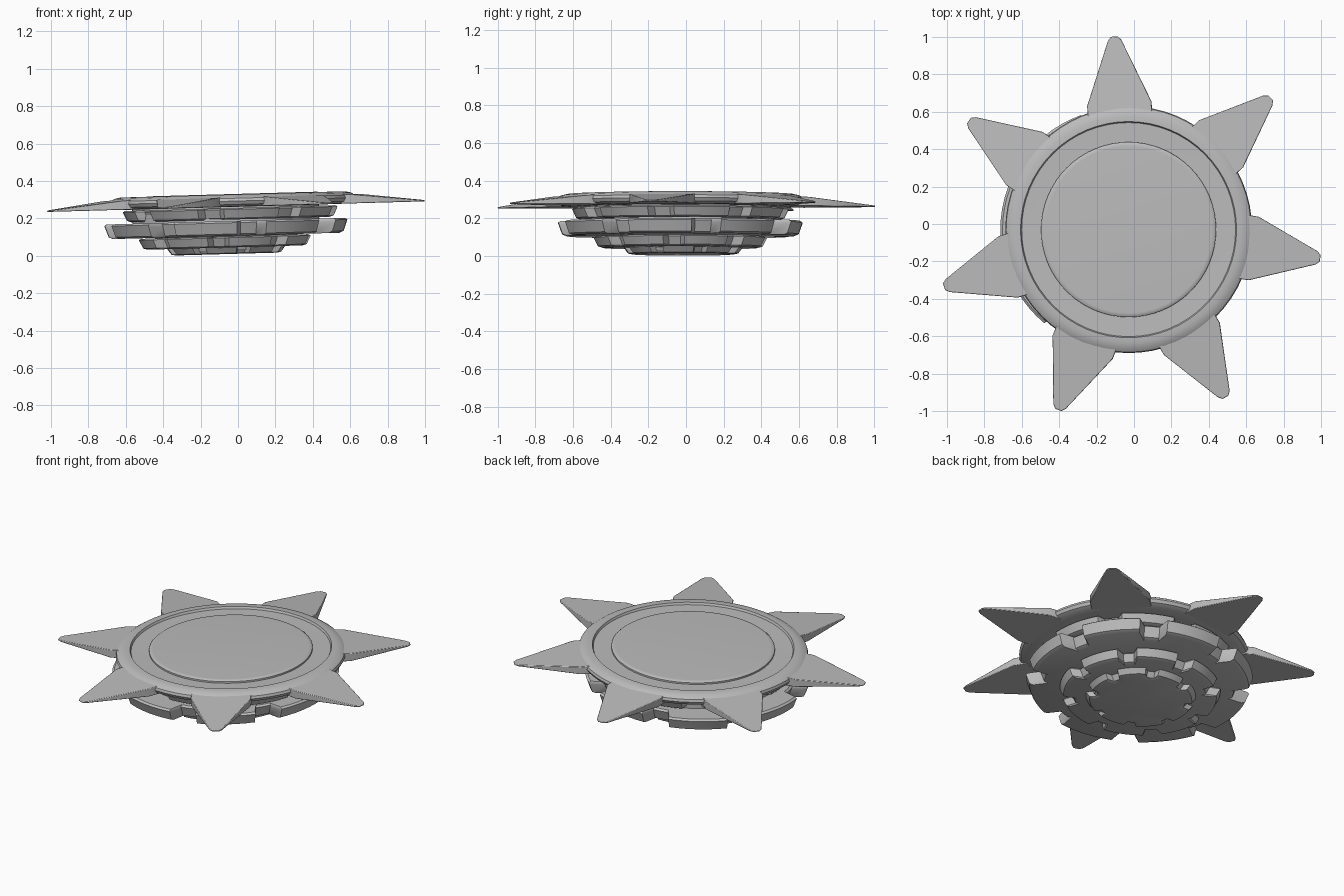
import bpy, bmesh
from math import sin, cos, pi, radians
from mathutils import Matrix

old = bpy.data.objects.get("Cube")
if old:
    bpy.data.objects.remove(old, do_unlink=True)

grey = bpy.data.materials.new("plain grey")
grey.use_nodes = True
COLOUR = (0.5, 0.5, 0.5, 1)
grey.diffuse_color = COLOUR
grey.node_tree.nodes["Principled BSDF"].inputs["Base Color"].default_value = COLOUR

TILT = Matrix.Rotation(-0.028, 4, 'Y')   # whole body leans slightly, +x side higher


def finish(name, bm, centre, bevel=0.0):
    """Turn a bmesh into a shaded, tilted object."""
    bmesh.ops.recalc_face_normals(bm, faces=bm.faces)
    bm.transform(TILT @ Matrix.Translation((centre[0], centre[1], 0)))
    me = bpy.data.meshes.new(name)
    bm.to_mesh(me)
    bm.free()
    ob = bpy.data.objects.new(name, me)
    bpy.context.collection.objects.link(ob)
    me.materials.append(grey)
    if bevel:
        mod = ob.modifiers.new("soft edges", 'BEVEL')
        mod.width = bevel
        mod.segments = 2
        mod.limit_method = 'ANGLE'
    bpy.ops.object.select_all(action='DESELECT')
    ob.select_set(True)
    bpy.context.view_layer.objects.active = ob
    bpy.ops.object.shade_smooth_by_angle(angle=radians(35))
    return ob


def stack(bm, rings):
    """Skin closed rings of points and cap both ends."""
    loops = [[bm.verts.new(p) for p in ring] for ring in rings]
    for a, b in zip(loops, loops[1:]):
        for i in range(len(a)):
            j = (i + 1) % len(a)
            bm.faces.new((a[i], a[j], b[j], b[i]))
    bm.faces.new(loops[0][::-1])
    bm.faces.new(loops[-1])


def lathe(name, profile, centre, steps=64):
    bm = bmesh.new()
    stack(bm, [[(r * cos(2 * pi * i / steps), r * sin(2 * pi * i / steps), z)
                for i in range(steps)] for r, z in profile])
    return finish(name, bm, centre)


def cog(name, radius, z0, z1, phase, centre, teeth=8, depth=0.87):
    """Toothed plate, tapering downwards."""
    outline = []
    pitch = 2 * pi / teeth
    for t in range(teeth):
        mid = radians(phase) + t * pitch
        for k in range(-3, 4):                       # tooth arc
            outline.append((mid + k / 3 * pitch * 0.34, 1.0))
        for k in (0.40, 0.5, 0.60):                  # notch arc
            outline.append((mid + k * pitch, depth))
    h = z1 - z0
    levels = [(-0.045, z0), (-0.022, z0 + h * 0.12), (-0.004, z0 + h * 0.75),
              (0, z0 + h * 0.88), (-0.012, z1)]
    bm = bmesh.new()
    stack(bm, [[((radius * s + d) * cos(a), (radius * s + d) * sin(a), z)
                for a, s in outline] for d, z in levels])
    return finish(name, bm, centre)


# Main dish: rounded rim, shallow channel and raised centre disc
TOP = (-0.02, -0.03)
lathe("dish", [(0.56, 0.262), (0.625, 0.264), (0.65, 0.275), (0.66, 0.293),
               (0.655, 0.308), (0.635, 0.321), (0.605, 0.328), (0.578, 0.329),
               (0.572, 0.316), (0.47, 0.314)], TOP)
lathe("centre_disc", [(0.468, 0.30), (0.468, 0.324), (0.46, 0.33), (0.445, 0.331)], TOP)

# Seven wedge spikes around the rim
for n in range(7):
    bm = bmesh.new()
    plan = [(0.59, 0.172, 0.316), (0.675, 0.172, 0.312),
            (1.015, 0.036, 0.272), (1.035, 0.018, 0.270)]
    side = plan + [(x, -w, z) for x, w, z in reversed(plan)]
    stack(bm, [[(x, w, 0.263) for x, w, z in side], [(x, w, z) for x, w, z in side]])
    bm.transform(Matrix.Rotation(radians(94.3) + n * 2 * pi / 7, 4, 'Z'))
    finish("spike_%d" % (n + 1), bm, TOP, bevel=0.006)

# Toothed plates stacked below the dish
LOW = (-0.06, -0.03)
cog("upper_plate", 0.575, 0.195, 0.256, 57, (-0.035, -0.03), depth=0.92)
cog("wide_plate", 0.65, 0.108, 0.187, 35, LOW)
cog("lower_plate", 0.46, 0.046, 0.105, 18, (-0.068, -0.03))
cog("base_plate", 0.315, 0.011, 0.05, 40, (-0.062, -0.015), depth=0.88)

# Narrow core filling the gaps between the plates
lathe("core", [(0.26, 0.03), (0.27, 0.06), (0.37, 0.09), (0.39, 0.12),
               (0.5, 0.17), (0.5, 0.28)], LOW)
